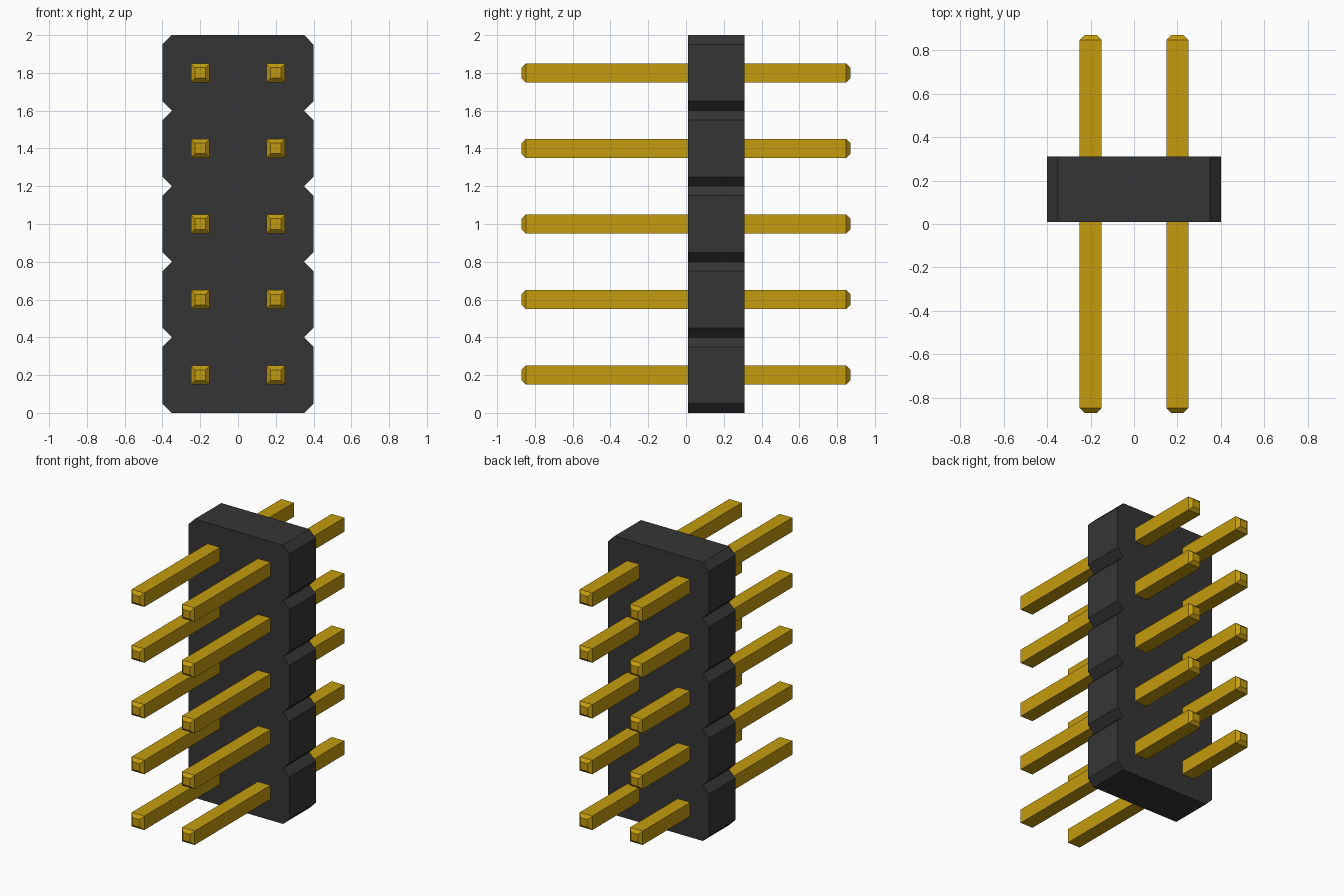
import bpy
import bmesh

cube = bpy.data.objects.get("Cube")
if cube:
    bpy.data.objects.remove(cube, do_unlink=True)

ROWS, PITCH = 5, 0.4
HALF_W, NOTCH = 0.4, 0.05
BODY_FRONT, BODY_BACK = 0.01, 0.31
PIN_HALF, PIN_END, TIP = 0.05, 0.87, 0.022


def make_material(name, color):
    mat = bpy.data.materials.new(name)
    mat.use_nodes = True
    mat.diffuse_color = color
    mat.node_tree.nodes["Principled BSDF"].inputs["Base Color"].default_value = color
    return mat


def loft(name, rings, mat):
    """Join matching closed rings of points and cap both ends."""
    bm = bmesh.new()
    loops = [[bm.verts.new(p) for p in ring] for ring in rings]
    for a, b in zip(loops, loops[1:]):
        for i in range(len(a)):
            j = (i + 1) % len(a)
            bm.faces.new((a[i], a[j], b[j], b[i]))
    bm.faces.new(loops[0])
    bm.faces.new(loops[-1])
    bmesh.ops.recalc_face_normals(bm, faces=bm.faces)
    mesh = bpy.data.meshes.new(name)
    bm.to_mesh(mesh)
    bm.free()
    mesh.materials.append(mat)
    obj = bpy.data.objects.new(name, mesh)
    bpy.context.collection.objects.link(obj)
    return obj


black = make_material("black plastic", (0.036, 0.036, 0.036, 1))
gold = make_material("gold metal", (0.55, 0.33, 0.004, 1))

# Housing: one notched outline, extruded from front to back
side = [(HALF_W - NOTCH, 0)]
for row in range(ROWS):
    z = row * PITCH
    side += [(HALF_W, z + NOTCH), (HALF_W, z + PITCH - NOTCH),
             (HALF_W - NOTCH, z + PITCH)]
outline = side + [(-x, z) for x, z in reversed(side)]
loft("housing", [[(x, y, z) for x, z in outline] for y in (BODY_FRONT, BODY_BACK)], black)

# Pins: square bars with chamfered tips, two per row
sections = [(-PIN_END, PIN_HALF - TIP), (-PIN_END + TIP, PIN_HALF),
            (PIN_END - TIP, PIN_HALF), (PIN_END, PIN_HALF - TIP)]
corners = [(-1, -1), (1, -1), (1, 1), (-1, 1)]
for row in range(ROWS):
    z = (row + 0.5) * PITCH
    for label, x in (("right", -0.2), ("left", 0.2)):
        loft(f"pin_{label}_{row + 1}",
             [[(x + sx * h, y, z + sz * h) for sx, sz in corners] for y, h in sections],
             gold)
